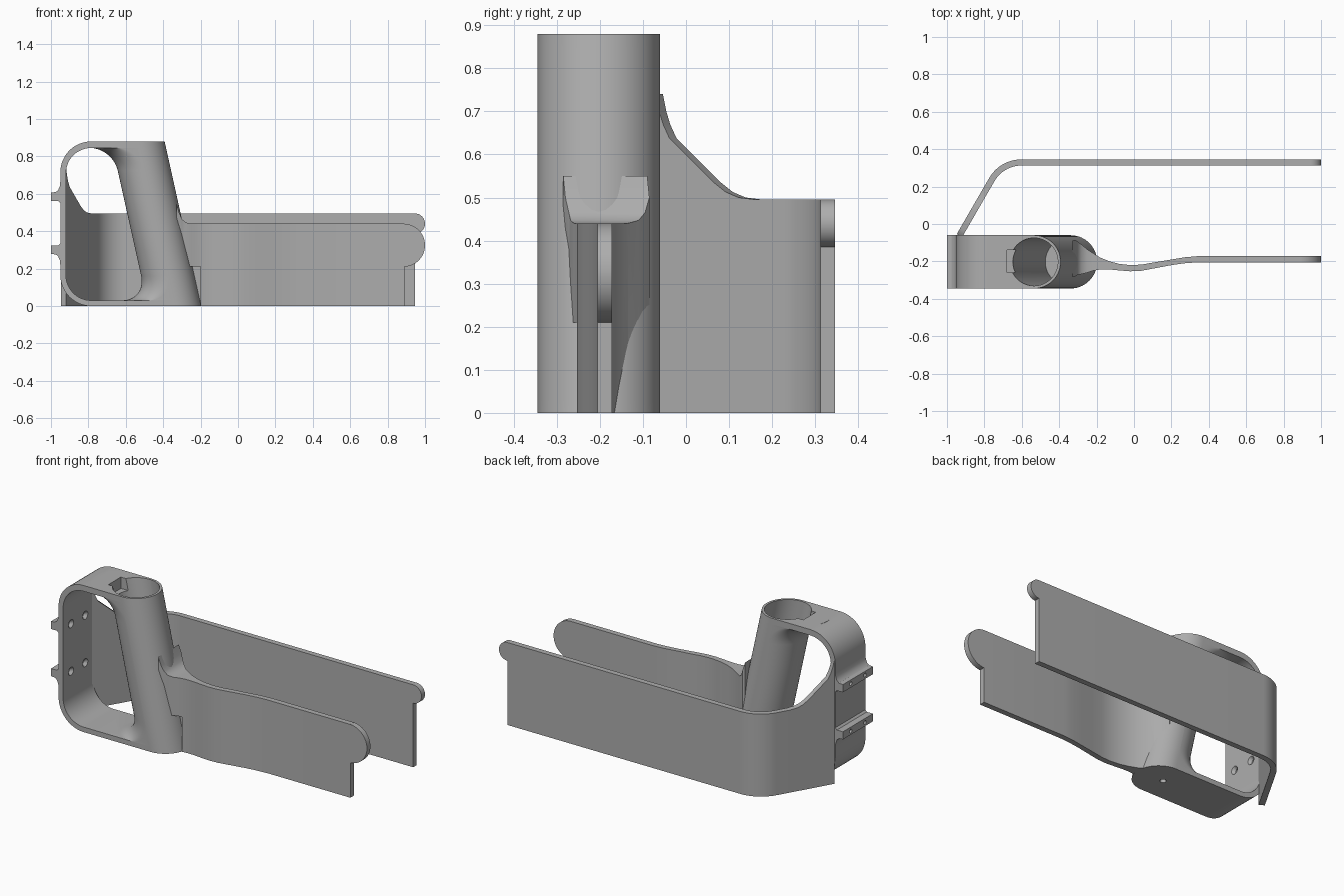
import bpy, bmesh, math
from mathutils import Vector, Matrix

if "Cube" in bpy.data.objects:
    bpy.data.objects.remove(bpy.data.objects["Cube"])

grey = bpy.data.materials.new("plain grey")
grey.diffuse_color = (0.42, 0.42, 0.42, 1)
grey.use_nodes = True
grey.node_tree.nodes["Principled BSDF"].inputs["Base Color"].default_value = grey.diffuse_color
YC, R = -0.2025, 0.1425          # centre line and radius of the grip tube


def finish(name, bm):
    bmesh.ops.remove_doubles(bm, verts=bm.verts, dist=1e-5)
    bmesh.ops.recalc_face_normals(bm, faces=bm.faces)
    me = bpy.data.meshes.new(name)
    bm.to_mesh(me)
    bm.free()
    me.materials.append(grey)
    ob = bpy.data.objects.new(name, me)
    bpy.context.collection.objects.link(ob)
    return ob


def loft(name, rings):
    """Skin a list of equal-length closed rings and cap both ends."""
    bm = bmesh.new()
    vs = [[bm.verts.new(p) for p in r] for r in rings]
    n = len(vs[0])
    for a, b in zip(vs, vs[1:]):
        for i in range(n):
            j = (i + 1) % n
            bm.faces.new((a[i], a[j], b[j], b[i]))
    bm.faces.new(vs[0])
    bm.faces.new(vs[-1])
    return finish(name, bm)


def extrude_y(name, pts, y0, y1):
    return loft(name, [[(x, y, z) for x, z in pts] for y in (y0, y1)])


def box(name, x0, x1, y0, y1, z0, z1):
    return extrude_y(name, [(x0, z0), (x1, z0), (x1, z1), (x0, z1)], y0, y1)


def rod(name, p, axis, r0, r1, length):
    """Cylinder or cone starting at p, running along axis."""
    bm = bmesh.new()
    rot = Vector((0, 0, 1)).rotation_difference(Vector(axis)).to_matrix().to_4x4()
    mid = Vector(p) + Vector(axis) * length / 2
    bmesh.ops.create_cone(bm, cap_ends=True, segments=24, radius1=r0, radius2=r1,
                          depth=length, matrix=Matrix.Translation(mid) @ rot)
    return finish(name, bm)


def boolean(ob, other, op='DIFFERENCE'):
    m = ob.modifiers.new("bool", 'BOOLEAN')
    m.operation, m.object, m.solver = op, other, 'EXACT'
    bpy.context.view_layer.objects.active = ob
    bpy.ops.object.modifier_apply(modifier=m.name)


def arc(cx, cz, r, a0, a1, n=12):
    return [(cx + r * math.cos(math.radians(a0 + (a1 - a0) * i / n)),
             cz + r * math.sin(math.radians(a0 + (a1 - a0) * i / n))) for i in range(n + 1)]


def axis_x(z):
    return -0.535 + 0.222 * (0.88 - z)


def section(z, r, stretch=0.0, n=28):
    """Round slice of the tube, its left half moved outward by stretch."""
    c = axis_x(z)
    pts = [(c + r * math.cos(t), YC + r * math.sin(t), z)
           for t in [math.pi * (i / n - 0.5) for i in range(n + 1)]]
    pts += [(c - stretch + r * math.cos(t), YC + r * math.sin(t), z)
            for t in [math.pi * (i / n + 0.5) for i in range(n + 1)]]
    return pts if stretch else pts[:n + 1] + pts[n + 2:-1]


def flare(z):
    d, rr = (z - 0.03, 0.13) if z < 0.45 else (0.845 - z, 0.12)
    d = min(max(d, 0), rr)
    return rr - math.sqrt(max(rr * rr - (rr - d) ** 2, 0)) + 1e-4


# Slanted grip tube, flaring into the frame at both ends
steps = [0.13 * (1 - math.cos(math.pi / 2 * i / 10)) for i in range(11)]
zs = [0] + [0.03 + s for s in steps] + [0.3, 0.45, 0.6]
zs += [0.845 - s * 0.12 / 0.13 for s in reversed(steps)] + [0.88]
grip = loft("grip_frame", [section(z, R, flare(z)) for z in zs])

# Flat strip that loops from the tube top round the left side to the tube foot
outer = [(axis_x(0.88), 0.88)] + arc(-0.785, 0.715, 0.165, 90, 180) + arc(-0.785, 0.165, 0.165, 180, 270)
inner = [(axis_x(0.03), 0.03)] + arc(-0.785, 0.165, 0.135, 270, 180) + arc(-0.785, 0.71, 0.135, 180, 90)
strip = extrude_y("strip", outer + [(axis_x(0), 0)] + inner + [(axis_x(0.845), 0.845)], YC - R, YC + R)
boolean(grip, strip, 'UNION')

# Front arm: fairing out of the tube, shallow wave, then straight with a round tongue
front = [(-.33, -.285, -.09, .55), (-.315, -.28, -.085, .50), (-.30, -.272, -.095, .465),
         (-.28, -.268, -.11, .447), (-.25, -.26, -.135, .44), (-.22, -.25, -.155, .44),
         (-.18, -.243, -.18, .44), (-.13, -.243, -.2, .44), (-.08, -.248, -.213, .44),
         (-.02, -.253, -.22, .44), (.04, -.25, -.217, .44), (.12, -.235, -.203, .44),
         (.2, -.22, -.19, .44), (.27, -.21, -.178, .44), (.34, -.205, -.172, .44), (.89, -.205, -.172, .44)]


def slice4(p, q, zb, zt):
    return [(*p, zb), (*q, zb), (*q, zt), (*p, zt)]


def round_tip(cx, cz, r, y0, y1):
    out = []
    for i in range(1, 17):
        t = math.radians(88 * i / 16)
        x, h = cx + r * math.sin(t), r * math.cos(t)
        out.append(slice4((x, y0), (x, y1), cz - h, cz + h))
    return out


arm = loft("front_arm", [slice4((x, a), (x, b), 0, zt) for x, a, b, zt in front])
front_tongue = loft("front_arm_tip", [slice4((.885, -.205), (.885, -.172), .21, .44)]
                    + round_tip(.885, .325, .115, -.205, -.172))

# Back arm: rises toward the frame, bends, then runs straight to a small round tip
rise = [(-.062, .74), (-.054, .70), (-.045, .67), (-.03, .637), (.07, .537), (.1, .513),
        (.13, .5), (.17, .495)]
mid = [(-.932 + (y + .06) / math.sqrt(3), y, zt) for y, zt in rise]
mid += [(x, y, .495) for x, y in arc(-.602, .147, .182, 150, 90, 14)] + [(.945, .329, .495)]
rings = []
for i, (x, y, zt) in enumerate(mid):
    a, b = mid[max(i - 1, 0)], mid[min(i + 1, len(mid) - 1)]
    d = Vector((b[0] - a[0], b[1] - a[1])).normalized() * 0.0165
    rings.append(slice4((x - d.y, y + d.x), (x + d.y, y - d.x), 0, zt))
back_arm = loft("back_arm", rings)
back_tip = loft("back_arm_tip", [slice4((.944, .3125), (.944, .3455), .385, .495)]
                + round_tip(.945, .44, .055, .3125, .3455))

# Two mounting rails on the left wall, mirrored in height
rails = []
for name, s, z in (("upper_rail", 1, .585), ("lower_rail", -1, .30)):
    prof = [(-.94, -.04), (-.95, -.035), (-.96, -.024), (-1, -.024), (-1, .022), (-.975, .024),
            (-.962, .034), (-.953, .055), (-.95, .08), (-.94, .08)]
    rails.append(extrude_y(name, [(x, z + s * h) for x, h in prof], YC - R, YC + R))

# Cutters: tube bore, latch slot, floor hole, fairing notch, screw holes
bore = loft("bore_cutter", [section(z, 0.128) for z in (0.03, 0.95)])
latch = box("latch_cutter", -.68, -.60, -.26, -.14, .812, .95)
floor_hole = rod("floor_cutter", (-.37, YC, -.05), (0, 0, 1), .017, .017, .1)
notch = box("notch_cutter", -.30, -.20, -.4, -.21, -.05, .21)
cutters = [bore, latch, floor_hole, notch, strip]
for c in (bore, latch, floor_hole):
    boolean(grip, c)
boolean(arm, notch)
boolean(arm, bore)
for rail, z in zip(rails, (.585, .30)):
    for y in (-.27, -.135):
        hole = rod("screw_cutter", (-1.05, y, z), (1, 0, 0), .011, .011, .2)
        sink = rod("sink_cutter", (-.94, y, z), (1, 0, 0), .009, .026, .022)
        boolean(rail, hole)
        boolean(grip, hole)
        boolean(grip, sink)
        cutters += [hole, sink]
for c in cutters:
    bpy.data.objects.remove(c)

# Smooth curved faces, keep crisp edges
for ob in bpy.context.scene.objects:
    bpy.ops.object.select_all(action='DESELECT')
    ob.select_set(True)
    bpy.context.view_layer.objects.active = ob
    bpy.ops.object.shade_smooth_by_angle(angle=math.radians(30))
